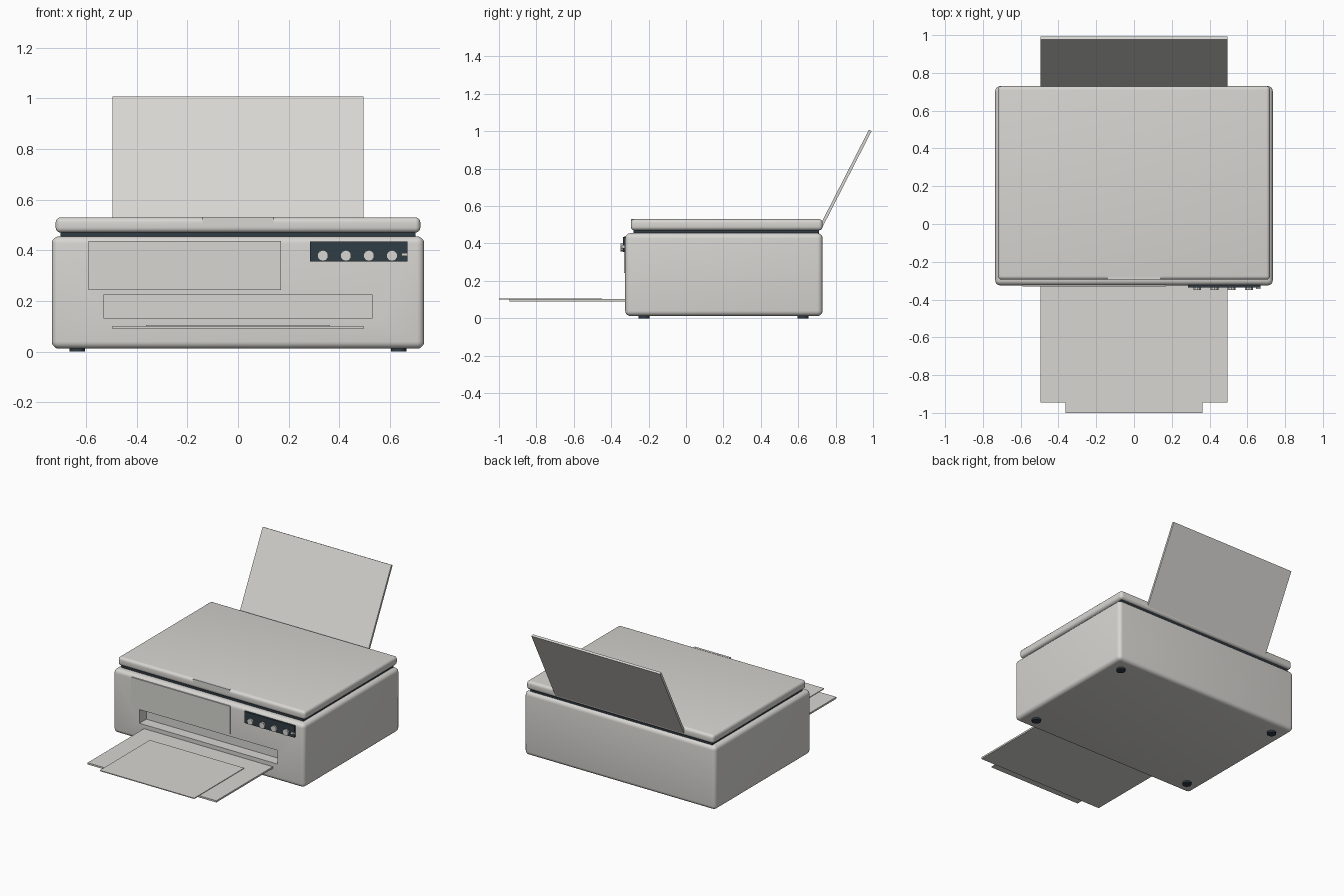
import bpy
import math
from mathutils import Vector

old = bpy.data.objects.get("Cube")
if old:
    bpy.data.objects.remove(old, do_unlink=True)


def material(name, rgb):
    m = bpy.data.materials.new(name)
    m.use_nodes = True
    m.diffuse_color = (*rgb, 1)
    m.node_tree.nodes["Principled BSDF"].inputs["Base Color"].default_value = (*rgb, 1)
    return m


grey = material("warm light grey", (0.68, 0.67, 0.64))
slate = material("dark slate", (0.03, 0.045, 0.06))


def activate(obj):
    bpy.ops.object.select_all(action="DESELECT")
    obj.select_set(True)
    bpy.context.view_layer.objects.active = obj


def box(name, x, y, z, mat, radius=0, segments=5):
    """Box from (min, max) ranges, with optional rounded edges."""
    ranges = (x, y, z)
    bpy.ops.mesh.primitive_cube_add(size=1, location=[sum(r) / 2 for r in ranges])
    obj = bpy.context.object
    obj.name = name
    obj.scale = [r[1] - r[0] for r in ranges]
    bpy.ops.object.transform_apply(location=False, rotation=False, scale=True)
    obj.data.materials.append(mat)
    if radius:
        bevel = obj.modifiers.new("rounded edges", "BEVEL")
        bevel.width = radius
        bevel.segments = segments
        bpy.ops.object.modifier_apply(modifier=bevel.name)
        bpy.ops.object.shade_smooth_by_angle(angle=math.radians(35))
    return obj


def cylinder(name, location, radius, depth, mat, vertices, rotation=(0, 0, 0)):
    bpy.ops.mesh.primitive_cylinder_add(vertices=vertices, radius=radius, depth=depth,
                                        location=location, rotation=rotation)
    obj = bpy.context.object
    obj.name = name
    obj.data.materials.append(mat)
    return obj


# Main housing with the paper outlet cut into its front
body = box("body", (-0.735, 0.735), (-0.325, 0.73), (0.012, 0.455), grey, 0.028)
cutter = box("outlet_cutter", (-0.53, 0.53), (-0.4, -0.25), (0.13, 0.225), grey)
cutter.hide_render = True
cut = body.modifiers.new("paper outlet", "BOOLEAN")
cut.operation = "DIFFERENCE"
cut.solver = "EXACT"
cut.object = cutter
activate(body)
bpy.ops.object.modifier_apply(modifier=cut.name)
bpy.data.objects.remove(cutter, do_unlink=True)

# Scanner bed and lid
box("scanner_bed", (-0.70, 0.70), (-0.28, 0.71), (0.44, 0.485), slate)
box("lid", (-0.72, 0.72), (-0.295, 0.73), (0.47, 0.53), grey, 0.02)
box("lid_handle", (-0.14, 0.14), (-0.295, -0.278), (0.497, 0.531), grey)

# Front door and control panel
box("front_door", (-0.59, 0.17), (-0.331, -0.30), (0.243, 0.437), grey)
box("control_panel", (0.285, 0.67), (-0.337, -0.30), (0.355, 0.435), slate)
for i in range(4):
    cylinder(f"button_{i + 1}", (0.335 + 0.091 * i, -0.341, 0.379), 0.022, 0.016,
             grey, 10, (math.pi / 2, 0, 0))
box("power_switch", (0.645, 0.67), (-0.345, -0.33), (0.377, 0.39), grey)

# Output tray and its sliding extension
box("output_tray", (-0.495, 0.495), (-0.945, -0.30), (0.09, 0.102), grey)
box("tray_extension", (-0.363, 0.363), (-1.0, -0.45), (0.100, 0.106), grey)

# Leaning paper support behind the lid
low, high = Vector((0, 0.722, 0.49)), Vector((0, 0.985, 1.004))
support = box("paper_support", (-0.495, 0.495), (-0.008, 0.008),
              (0, (high - low).length), grey)
support.location = (low + high) / 2
support.rotation_euler.x = -math.atan2(high.y - low.y, high.z - low.z)

# Feet
for side, x in (("right", -0.635), ("left", 0.635)):
    for end, y in (("front", -0.225), ("back", 0.625)):
        cylinder(f"{end}_{side}_foot", (x, y, 0.01), 0.03, 0.02, slate, 24)
